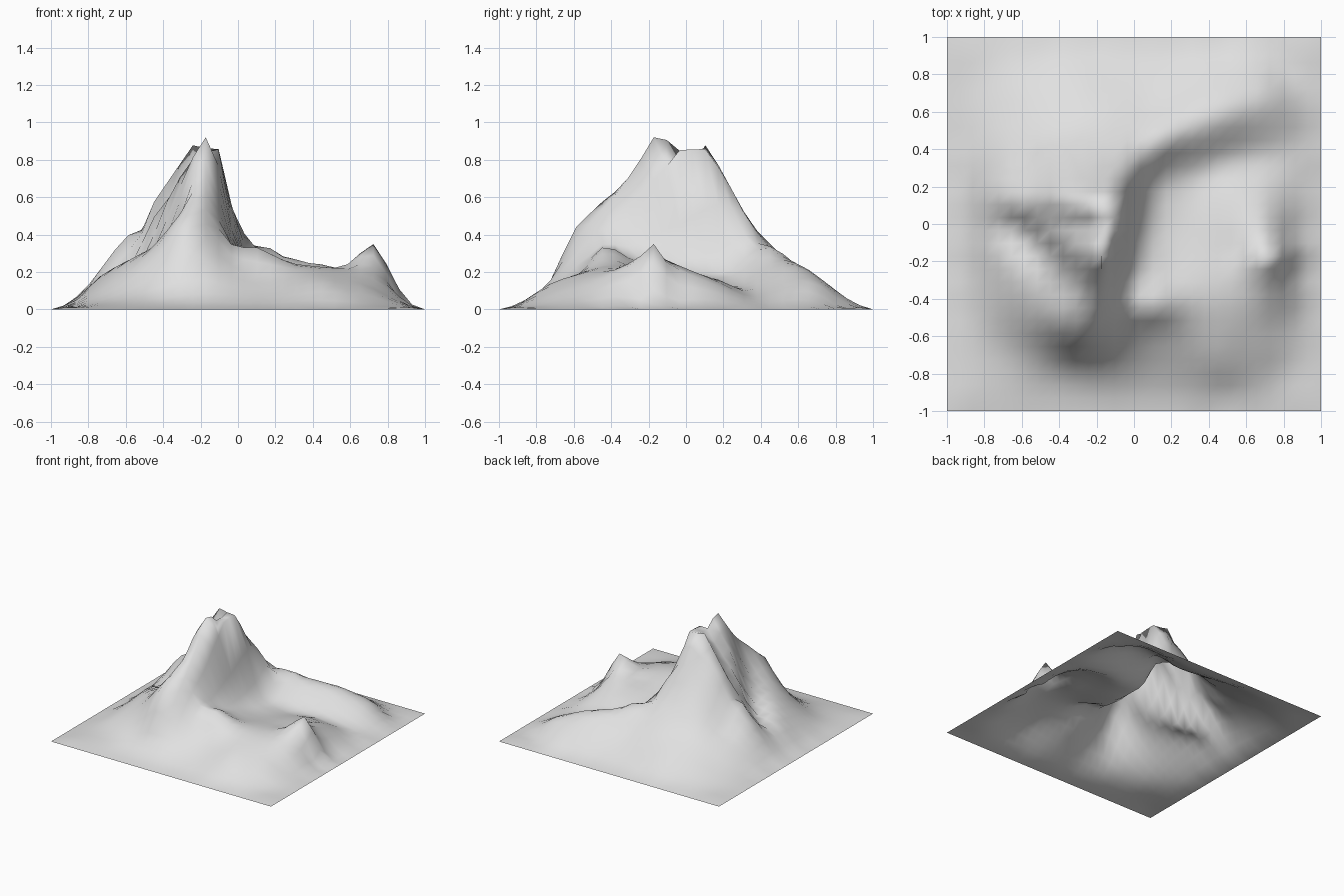
import bpy
import bmesh
from math import ceil, hypot
from mathutils import Vector

cube = bpy.data.objects.get("Cube")
if cube:
    bpy.data.objects.remove(cube, do_unlink=True)

CELLS = 29       # quads along each side of the sheet
STEP = 0.09      # spacing of the guides along a line
SOFTNESS = 0.03  # rounding of the crests
guides = []


def add_guide(point):
    """Keep a guide point unless an earlier one already holds that spot."""
    if all(kernel(point, g) > 0.05 for g in guides):
        guides.append(point)


def trace(*corners):
    """Lay evenly spaced guide points along a crest, gully or slope line."""
    corners = [Vector(c) for c in corners]
    for c in corners:
        add_guide(c)
    for a, b in zip(corners, corners[1:]):
        count = ceil((b - a).xy.length / STEP)
        for i in range(1, count):
            add_guide(a.lerp(b, i / count))


def kernel(a, b):
    return hypot(a[0] - b[0], a[1] - b[1], SOFTNESS)


def solve(rows):
    """Gaussian elimination with pivoting on an augmented matrix."""
    n = len(rows)
    for c in range(n):
        p = max(range(c, n), key=lambda r: abs(rows[r][c]))
        rows[c], rows[p] = rows[p], rows[c]
        pivot = rows[c]
        for r in range(c + 1, n):
            f = rows[r][c] / pivot[c]
            rows[r][c:] = [a - f * b for a, b in zip(rows[r][c:], pivot[c:])]
    result = [0.0] * n
    for c in reversed(range(n)):
        known = sum(rows[c][k] * result[k] for k in range(c + 1, n))
        result[c] = (rows[c][n] - known) / rows[c][c]
    return result


# Main summit: a crest curling around a hollow that opens to the west
summit = (-.17, -.17, .92)
north_top = (-.24, .1, .88)
shoulder = (-.1, .1, .85)
trace(summit, (-.1, -.03, .84), shoulder, north_top)
trace((-.18, 0, .81), (-.45, .03, .47))

# West ridge and the spur below the summit
trace(north_top, (-.45, .1, .57), (-.52, .1, .41), (-.6, .1, .39), (-.8, .1, .13))
trace(summit, (-.38, -.07, .6), (-.54, 0, .35))

# South spur, the lobe beside it and the gully between
trace(summit, (-.24, -.38, .63), (-.28, -.6, .44), (-.25, -.72, .16))
trace((-.7, -.1, .2), (-.46, -.38, .33), (-.36, -.5, .44))
trace((-.3, -.34, .5), (-.5, -.1, .28), (-.63, 0, .2))

# North-east crest
trace(shoulder, (-.1, .17, .76), (-.04, .24, .56), (0, .3, .49), (.04, .38, .35),
      (.17, .46, .33), (.25, .52, .28), (.5, .6, .23), (.72, .7, .14))

# Basin rim with the small eastern peak
peak = (.72, -.17, .35)
trace((0, -.42, .34), (.1, -.43, .34), (.3, -.43, .24), (.5, -.4, .22),
      (.6, -.32, .22), peak, (.72, -.1, .25), (.7, 0, .21), (.7, .3, .08))

# Basin floor, draining to the east
trace((.04, -.3, .28), (.1, 0, .2), (.3, .26, .13), (.5, .33, .1), (.9, .33, .03))
trace((.2, -.28, .23), (.55, -.15, .2))
trace((.3, -.1, .19), (.5, .2, .15))
trace((.2, .36, .23), (.6, .48, .14))

# Steep east wall: halfway up and at its foot
trace((-.09, -.3, .5), (-.07, -.1, .6), (-.04, .1, .56))
trace((-.03, -.5, .3), (0, -.1, .31), (.06, .24, .27))

# South-east mound
mound = (.45, -.7, .15)
trace((.3, -.57, .19), mound, (.5, -.8, .09), (.5, -.9, .02))
trace(mound, (.7, -.64, .11))

# Northern slopes
trace(north_top, (-.25, .2, .66), (-.3, .36, .43), (-.3, .52, .25), (-.3, .8, .09))
trace((-.12, .35, .45), (-.1, .52, .28), (.1, .6, .2), (.3, .75, .12))
trace((-.55, .3, .26), (-.7, .45, .13), (-.6, .7, .09))

# Southern slopes
trace((-.65, -.42, .19), (-.52, -.56, .22), (-.45, -.7, .13), (-.25, -.82, .06))
trace((-.75, -.55, .08), (-.6, -.8, .04))
trace((-.06, -.6, .24), (-.06, -.72, .13))
trace((.12, -.57, .19), (.15, -.72, .1))

# Eastern slopes
trace((.8, -.18, .23), (.86, -.18, .11))
trace((.7, -.33, .23), (.76, -.54, .1))
trace((.86, -.4, .07), (.84, 0, .07))
trace((.8, .57, .09))

# Level border, a soft skirt just inside it, and low corners
for half, height, count in ((1, 0, 8), (.93, .01, 8), (.8, .02, 1)):
    for i in range(count):
        t = half * (2 * i / count - 1)
        for x, y in ((t, -half), (half, t), (-t, half), (-half, -t)):
            add_guide((x, y, height))

weights = solve([[kernel(a, b) for b in guides] + [a[2]] for a in guides])


def terrain_height(x, y):
    if max(abs(x), abs(y)) > .99:
        return 0.0
    return max(0.0, sum(w * kernel((x, y), g) for w, g in zip(weights, guides)))


# Stone material
stone = bpy.data.materials.new("light_grey_stone")
stone.use_nodes = True
grey = (.75, .75, .75, 1)
stone.diffuse_color = grey
stone.node_tree.nodes["Principled BSDF"].inputs["Base Color"].default_value = grey

# Mountain sheet: a grid raised to the terrain height
bm = bmesh.new()
bmesh.ops.create_grid(bm, x_segments=CELLS, y_segments=CELLS, size=1)
for v in bm.verts:
    v.co.z = terrain_height(v.co.x, v.co.y)
for f in bm.faces:
    f.smooth = True
mesh = bpy.data.meshes.new("mountain_terrain")
bm.to_mesh(mesh)
bm.free()
mesh.materials.append(stone)
mountain = bpy.data.objects.new("mountain_terrain", mesh)
bpy.context.collection.objects.link(mountain)
